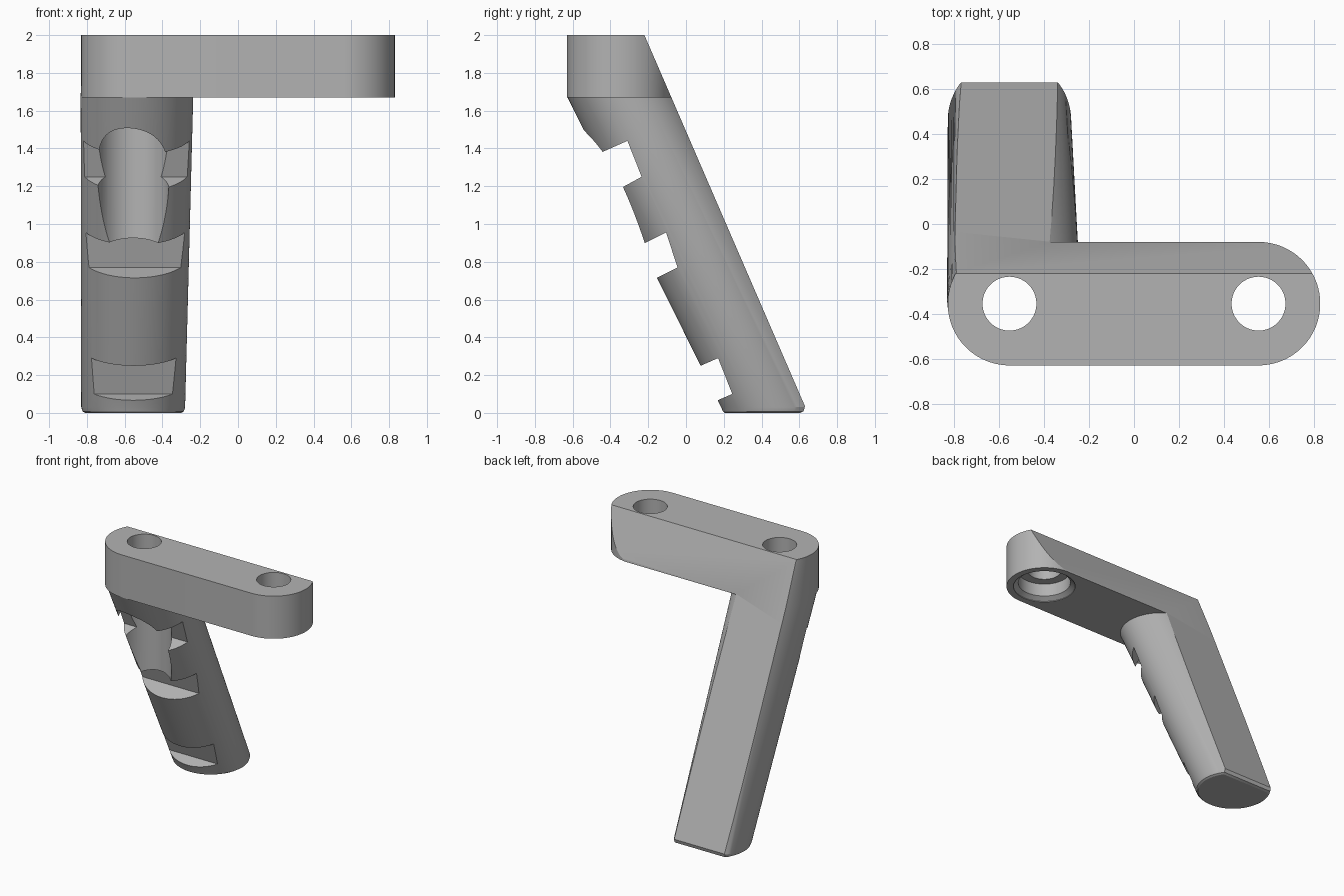
import bpy
import bmesh
from math import cos, sin, tau, radians
from mathutils import Vector

cube = bpy.data.objects.get("Cube")
if cube:
    bpy.data.objects.remove(cube, do_unlink=True)

grey = bpy.data.materials.new("plain grey")
grey.use_nodes = True
colour = (0.45, 0.45, 0.45, 1)
grey.diffuse_color = colour
grey.node_tree.nodes["Principled BSDF"].inputs["Base Color"].default_value = colour

SIDES = 96
HOLE_X, HOLE_Y, END_RADIUS = 0.555, -0.355, 0.275


def loft(name, rings):
    """Closed solid through rings that share one point count."""
    bm = bmesh.new()
    rows = [[bm.verts.new(p) for p in ring] for ring in rings]
    n = len(rows[0])
    for low, high in zip(rows, rows[1:]):
        for i in range(n):
            j = (i + 1) % n
            bm.faces.new((low[i], low[j], high[j], high[i]))
    bm.faces.new(rows[0][::-1])
    bm.faces.new(rows[-1])
    bmesh.ops.recalc_face_normals(bm, faces=bm.faces)
    mesh = bpy.data.meshes.new(name)
    bm.to_mesh(mesh)
    bm.free()
    mesh.materials.append(grey)
    ob = bpy.data.objects.new(name, mesh)
    bpy.context.collection.objects.link(ob)
    return ob


def circle(x, y, z, r, back_left=None):
    """Horizontal ring; its back left quarter may be stretched in y."""
    ring = []
    for i in range(SIDES):
        a = tau * (i + 0.5) / SIDES
        ry = back_left if back_left and cos(a) < 0 < sin(a) else r
        ring.append(Vector((x + r * cos(a), y + ry * sin(a), z)))
    return ring


def stadium(z):
    ring = []
    for side in (1, -1):
        for i in range(SIDES // 2 + 1):
            a = radians(-90 if side > 0 else 90) + tau * i / SIDES
            ring.append((side * HOLE_X + END_RADIUS * cos(a), HOLE_Y + END_RADIUS * sin(a), z))
    return ring


def side_prism(name, outline):
    """Side outline in y and z, run through the whole width."""
    return loft(name, [[(x, y, z) for y, z in outline] for x in (-1.2, 1.2)])


def boolean(target, tool, operation):
    mod = target.modifiers.new(tool.name, "BOOLEAN")
    mod.operation, mod.solver, mod.object = operation, "EXACT", tool
    bpy.context.view_layer.objects.active = target
    bpy.ops.object.modifier_apply(modifier=mod.name)
    bpy.data.objects.remove(tool, do_unlink=True)


# Mounting arm and slanted, tapering leg
bracket = loft("angled_bracket", [stadium(1.67), stadium(2.0)])
leg = loft("leg", [
    circle(-0.555, 0.46, 0.0, 0.255),
    circle(-0.555, 0.463, 0.008, 0.268),
    circle(-0.555, 0.461, 0.03, 0.275),
    circle(-0.535, -0.33, 1.672, 0.298, 0.54),
    circle(-HOLE_X, HOLE_Y, 1.997, 0.273),
])
boolean(bracket, leg, "UNION")

# Sloping flat back with a softened lower edge
back = side_prism("back_cutter", [(0.605, -0.1), (0.605, 0.0), (0.622, 0.008), (0.63, 0.035),
                                  (-0.22, 2.0), (-0.263, 2.1), (1.5, 2.1), (1.5, -0.1)])
boolean(bracket, back, "DIFFERENCE")

# Notches across the front of the leg
for notch in (
    [(-0.31, 1.44), (-0.235, 1.25), (-0.60, 1.05), (-0.66, 1.285)],
    [(-0.105, 0.955), (-0.045, 0.77), (-0.40, 0.59), (-0.40, 0.81)],
    [(0.17, 0.29), (0.245, 0.10), (-0.15, -0.07), (-0.15, 0.15)],
):
    boolean(bracket, side_prism("notch_cutter", notch), "DIFFERENCE")

# Stepped screw holes: the one above the leg carries on down its front
free_hole = [(0.225, 1.6), (0.225, 1.675), (0.19, 1.70), (0.19, 1.80), (0.12, 1.80), (0.12, 2.1)]
leg_hole = [(0.19, 0.6), (0.19, 1.80), (0.12, 1.80), (0.12, 2.1)]
for x, profile in ((HOLE_X, free_hole), (-HOLE_X, leg_hole)):
    hole = loft("hole_cutter", [circle(x, HOLE_Y, z, r) for r, z in profile])
    boolean(bracket, hole, "DIFFERENCE")

# Smooth curves with crisp edges
bpy.ops.object.select_all(action="DESELECT")
bracket.select_set(True)
bpy.context.view_layer.objects.active = bracket
bpy.ops.object.shade_smooth_by_angle(angle=radians(25))
